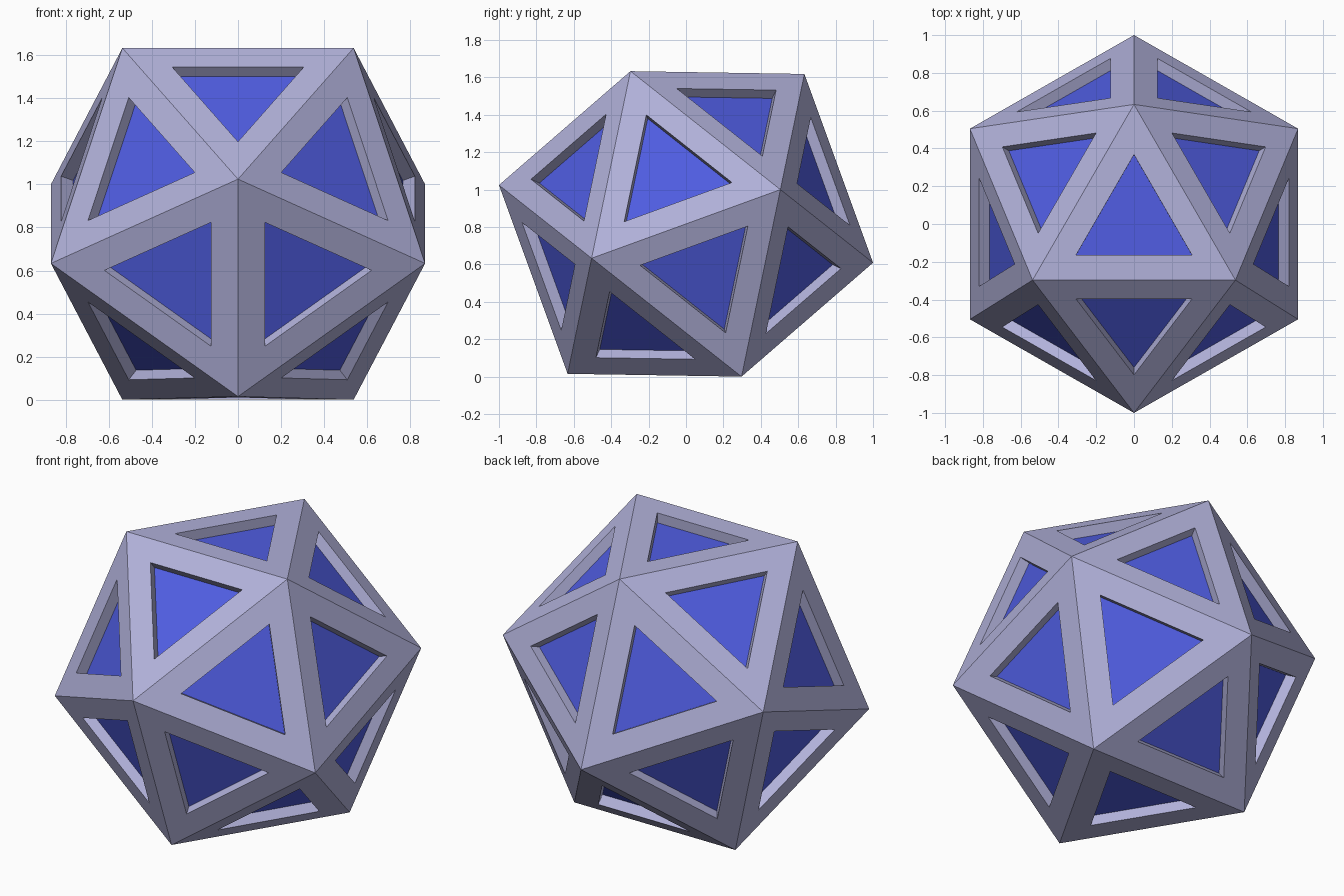
import bpy, bmesh, math
from mathutils import Matrix

if "Cube" in bpy.data.objects:
    bpy.data.objects.remove(bpy.data.objects["Cube"])

R = 1.0214                      # circumradius, gives a 2 unit long model
IN = 0.7947 * R                 # distance from centre to each face
DEPTH = 0.06                    # panel recess
BORDER = 0.133                  # width of the frame around each opening
TILT = Matrix.Rotation(math.radians(-38.3), 4, 'X') @ Matrix.Rotation(math.radians(90), 4, 'Z')


def material(name, color):
    m = bpy.data.materials.new(name)
    m.diffuse_color = (*color, 1)
    m.use_nodes = True
    m.node_tree.nodes["Principled BSDF"].inputs["Base Color"].default_value = m.diffuse_color
    return m


def icosahedron(radius):
    bm = bmesh.new()
    bmesh.ops.create_icosphere(bm, subdivisions=1, radius=radius, matrix=TILT)
    bm.normal_update()
    return bm


def finish(bm, name, mat, lift):
    me = bpy.data.meshes.new(name)
    bm.to_mesh(me)
    bm.free()
    me.materials.append(mat)
    ob = bpy.data.objects.new(name, me)
    ob.location.z = lift
    bpy.context.collection.objects.link(ob)
    return ob


lavender = material("lavender_grey", (0.44, 0.44, 0.70))
blue = material("blue", (0.08, 0.11, 0.76))

# Outer frame: inset every face, sink the middle straight in, open it
bm = icosahedron(R)
lift = -min(v.co.z for v in bm.verts)
panels = list(bm.faces)
bmesh.ops.inset_individual(bm, faces=panels, thickness=BORDER, use_even_offset=True)
bm.normal_update()
normals = [f.normal.copy() for f in panels]
for f, n in zip(panels, normals):
    floor = bmesh.ops.extrude_discrete_faces(bm, faces=[f])["faces"][0]
    bmesh.ops.translate(bm, verts=floor.verts, vec=-n * DEPTH)
    bmesh.ops.delete(bm, geom=[floor], context='FACES_ONLY')
finish(bm, "outer_frame", lavender, lift)

# Blue core whose faces close the openings
finish(icosahedron(R * (IN - DEPTH) / IN), "inner_core", blue, lift)
